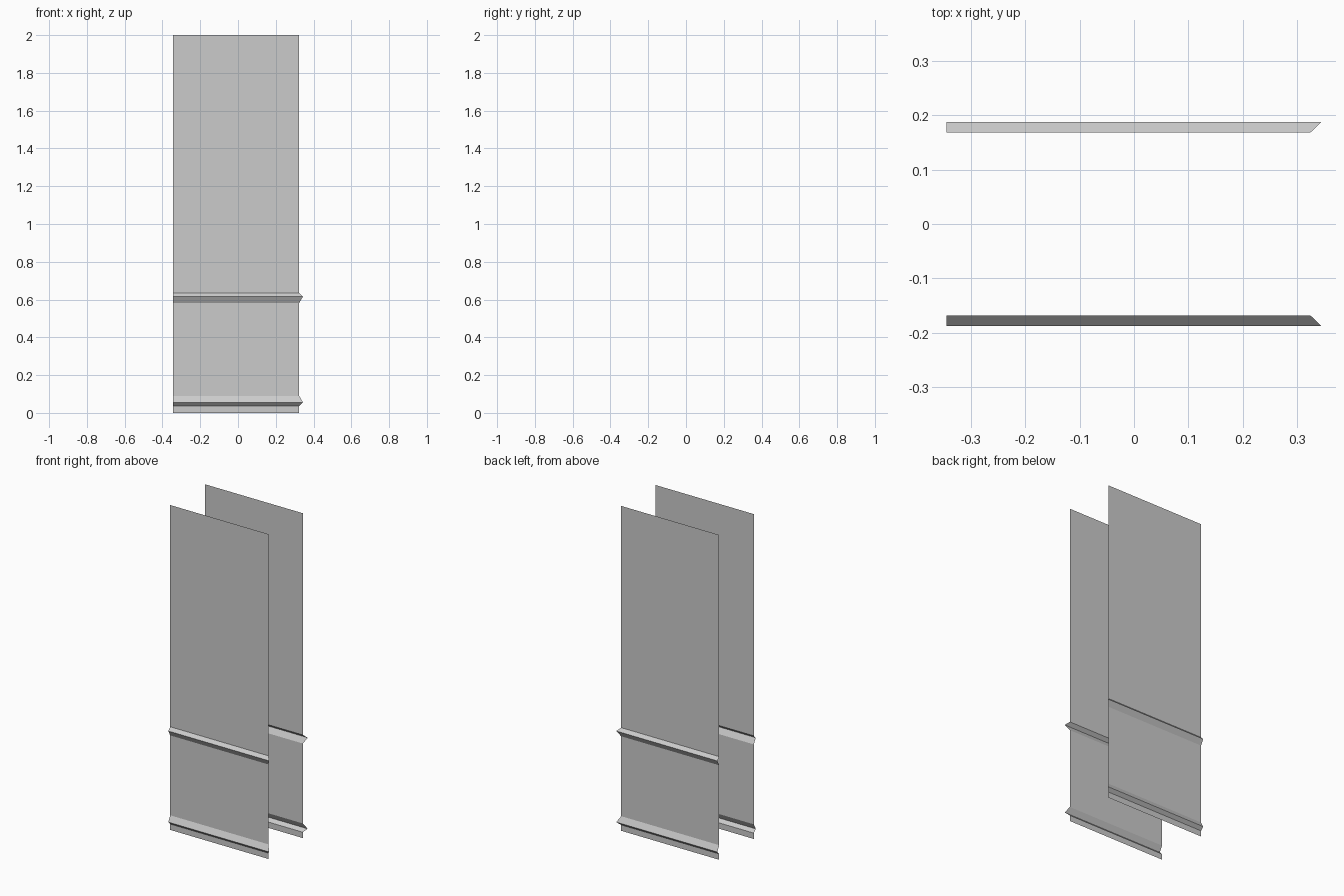
import bpy

if "Cube" in bpy.data.objects:
    bpy.data.objects.remove(bpy.data.objects["Cube"])

X_LEFT, X_RIGHT = -0.344, 0.324   # straight left end, mitred right end
Y_WALL, RIDGE = 0.168, 0.019      # wall plane and how far the trim stands out

# Wall profile from the ground up: (outward offset, height)
PROFILE = [(0, 0), (0, 0.036), (RIDGE, 0.055), (0, 0.09),
           (0, 0.582), (RIDGE, 0.616), (0, 0.635), (0, 2.0)]


def wall_panel(name, side):
    """Open sheet following the profile; the right end is mitred by the offset."""
    verts, faces = [], []
    for out, z in PROFILE:
        y = side * (Y_WALL + out)
        verts += [(X_LEFT, y, z), (X_RIGHT + out * 1.05, y, z)]
    for i in range(len(PROFILE) - 1):
        a = 2 * i
        quad = (a, a + 1, a + 3, a + 2)
        faces.append(quad if side < 0 else quad[::-1])
    mesh = bpy.data.meshes.new(name)
    mesh.from_pydata(verts, [], faces)
    mesh.update()
    obj = bpy.data.objects.new(name, mesh)
    bpy.context.collection.objects.link(obj)
    return obj


# Two mirrored sheets with skirting and rail trim facing outward
wall_panel("front_wall_panel", -1)
wall_panel("back_wall_panel", 1)
